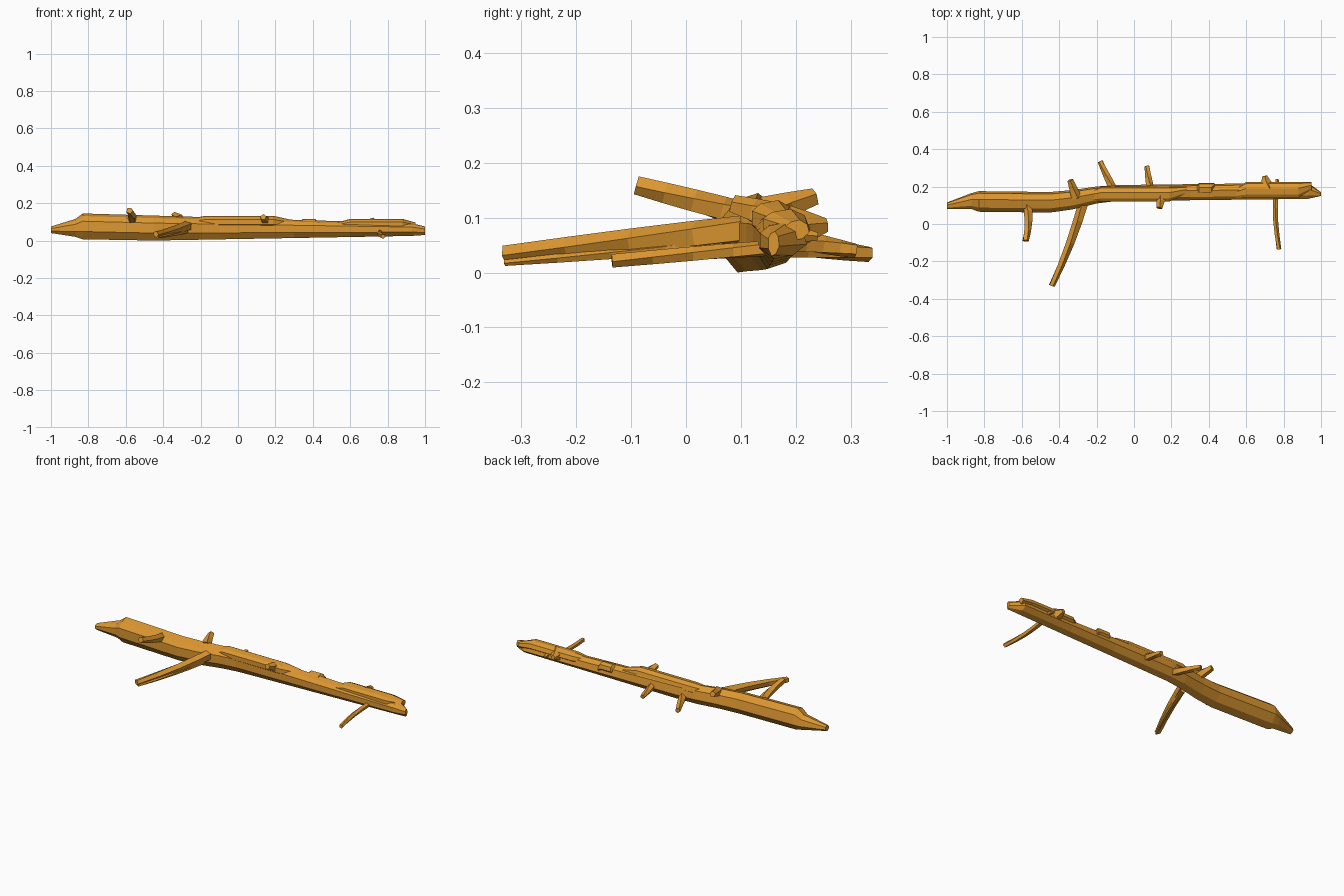
import bpy
import bmesh
import math
from mathutils import Vector

cube = bpy.data.objects.get("Cube")
if cube:
    bpy.data.objects.remove(cube)

wood = bpy.data.materials.new("warm brown wood")
wood.use_nodes = True
wood.diffuse_color = (0.72, 0.31, 0.03, 1)
wood.node_tree.nodes["Principled BSDF"].inputs["Base Color"].default_value = wood.diffuse_color


def loft(name, rings):
    """Skin a list of equal-sized rings and cap both ends."""
    bm = bmesh.new()
    loops = [[bm.verts.new(point) for point in ring] for ring in rings]
    for lower, upper in zip(loops, loops[1:]):
        for j in range(len(lower)):
            bm.faces.new((lower[j - 1], lower[j], upper[j], upper[j - 1]))
    bm.faces.new(loops[0])
    bm.faces.new(loops[-1])
    bmesh.ops.recalc_face_normals(bm, faces=bm.faces)
    mesh = bpy.data.meshes.new(name)
    bm.to_mesh(mesh)
    bm.free()
    mesh.materials.append(wood)
    bpy.context.collection.objects.link(bpy.data.objects.new(name, mesh))


# Steep-sided section with a sloped top and a narrow belly, as fractions of its box
SECTION = [(0, .3), (0, .7), (.2, .9), (.6, 1), (.9, .8), (1, .4), (.7, .1), (.3, 0)]


def section(x, front, back, bottom, top):
    """Ring of the timber section at x, fitted to a box in y and z."""
    return [Vector((x, front + u * (back - front), bottom + v * (top - bottom)))
            for u, v in SECTION]


def trunk_section(x):
    """Gently kinked log that thins and rises slightly toward the left end."""
    t = min(max((x + .45) / .35, 0), 1)
    kink = t * t * (3 - 2 * t)
    distance = abs(x + .45)
    centre = .116 + .045 * kink + .012 * distance
    half = .055 - .012 * kink
    return section(x, centre - half, centre + half, .018 * distance, .12 - .03 * x)


def slab(name, start, end, front, back, top):
    """Raised piece of bark with bevelled ends, sunk into the trunk."""
    bevel = (end - start) / 6
    middle = (front + back) / 2
    base = top / 2
    loft(name, [section(start, front, middle, base, top - .02),
                section(start + bevel, front, back, base, top),
                section(end - bevel, front, back, base, top),
                section(end, middle, back, base, top - .02)])


def branch(name, root, tip, thick, thin, bow=0, sides=5, joints=4):
    """Tapered faceted limb from root to tip, bowed sideways in the middle."""
    root, tip = Vector(root), Vector(tip)
    along = (tip - root).normalized()
    side = along.cross(Vector((0, 0, 1))).normalized()
    up = side.cross(along)
    rings = []
    for joint in range(joints + 1):
        t = joint / joints
        centre = root.lerp(tip, t) + side * bow * math.sin(math.pi * t)
        radius = thick + (thin - thick) * t
        angles = [math.tau * k / sides + joint / sides for k in range(sides)]
        rings.append([centre + radius * (side * math.cos(a) + up * math.sin(a)) for a in angles])
    loft(name, rings)


# Main trunk, running from a low splintered wedge to a narrow broken tip
wedge = section(-1, .08, .115, .04, .075)
neck = section(-.87, .08, .165, .02, .115)
broken_tip = section(1, .15, .17, .03, .075)
body = [trunk_section(x) for x in (-.83, -.6, -.45, -.33, -.2, -.1, .3, .6, .93)]
loft("trunk", [wedge, neck, *body, broken_tip])

# Raised bark along the upper side
slab("middle_bark", start=-.27, end=.28, front=.12, back=.2, top=.132)
slab("end_bark", start=.53, end=.95, front=.14, back=.225, top=.116)
slab("bark_chip", start=.33, end=.43, front=.16, back=.22, top=.116)

# Branches reaching forward
branch("long_branch", root=(-.26, .14, .08), tip=(-.44, -.33, .034),
       thick=.03, thin=.017, bow=-.01)
branch("long_branch_splinter", root=(-.28, .07, .05), tip=(-.43, -.33, .018),
       thick=.016, thin=.006, bow=-.01)
branch("raised_branch", root=(-.57, .12, .1), tip=(-.58, -.09, .16),
       thick=.026, thin=.018, bow=-.01)
branch("left_branch", root=(.76, .16, .045), tip=(.775, -.135, .022),
       thick=.015, thin=.013, bow=.01)
branch("front_stub", root=(.15, .16, .1), tip=(.135, .085, .125),
       thick=.03, thin=.017, joints=2)

# Branches reaching back
branch("back_branch", root=(-.11, .18, .05), tip=(-.18, .335, .034),
       thick=.024, thin=.015)
branch("small_back_branch", root=(.085, .19, .06), tip=(.07, .31, .04),
       thick=.022, thin=.014)
branch("back_stub", root=(-.31, .14, .11), tip=(-.34, .235, .137),
       thick=.03, thin=.017, joints=2)
branch("back_knot", root=(.71, .19, .08), tip=(.7, .257, .085),
       thick=.045, thin=.014, joints=2)
branch("twig_stub", root=(.765, .2, .07), tip=(.765, .24, .065),
       thick=.016, thin=.008, joints=1)
